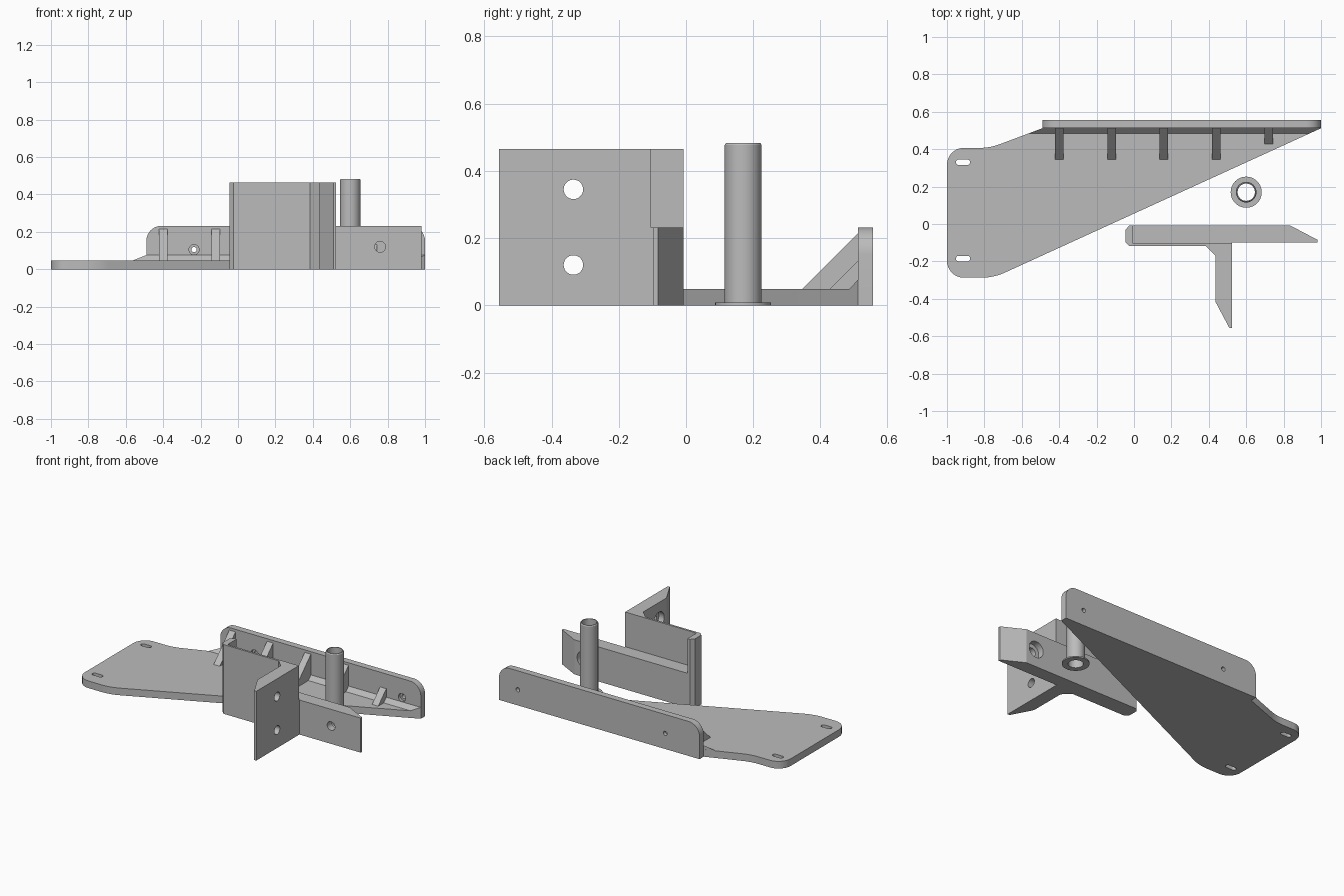
import bpy, bmesh, math
from mathutils import Vector, Matrix

if "Cube" in bpy.data.objects:
    bpy.data.objects.remove(bpy.data.objects["Cube"])

grey = bpy.data.materials.new("plain grey")
grey.diffuse_color = (0.5, 0.5, 0.5, 1)
grey.use_nodes = True
grey.node_tree.nodes["Principled BSDF"].inputs["Base Color"].default_value = grey.diffuse_color


def finish(name, bm):
    bmesh.ops.recalc_face_normals(bm, faces=bm.faces)
    me = bpy.data.meshes.new(name)
    bm.to_mesh(me)
    bm.free()
    me.materials.append(grey)
    ob = bpy.data.objects.new(name, me)
    bpy.context.collection.objects.link(ob)
    return ob


def rounded(corners, steps=8):
    """Outline from (x, y, radius) corners."""
    out = []
    n = len(corners)
    for i, (x, y, r) in enumerate(corners):
        p = Vector((x, y))
        if r == 0:
            out.append(p)
            continue
        a = (Vector(corners[i - 1][:2]) - p).normalized()
        b = (Vector(corners[(i + 1) % n][:2]) - p).normalized()
        half = a.angle(b) / 2
        c = p + (a + b).normalized() * r / math.sin(half)
        d = r / math.tan(half)
        v0, v1 = p + a * d - c, p + b * d - c
        sweep = v0.angle_signed(v1)
        for k in range(steps + 1):
            t = -sweep * k / steps
            out.append(c + Matrix.Rotation(t, 2) @ v0)
    return out


def prism(name, pts, axis, lo, hi):
    """Extrude a 2D outline along an axis."""
    place = {"x": lambda p, t: (t, p[0], p[1]),
             "y": lambda p, t: (p[0], t, p[1]),
             "z": lambda p, t: (p[0], p[1], t)}[axis]
    bm = bmesh.new()
    a = [bm.verts.new(place(p, lo)) for p in pts]
    b = [bm.verts.new(place(p, hi)) for p in pts]
    bm.faces.new(a)
    bm.faces.new(b)
    for i in range(len(pts)):
        j = (i + 1) % len(pts)
        bm.faces.new((a[i], a[j], b[j], b[i]))
    return finish(name, bm)


def circle(u, v, r, n=32):
    return [(u + r * math.cos(2 * math.pi * k / n), v + r * math.sin(2 * math.pi * k / n)) for k in range(n)]


def cut(ob, cutter):
    """Boolean the cutter out of the part and discard it."""
    mod = ob.modifiers.new("hole", "BOOLEAN")
    mod.operation, mod.solver, mod.object = "DIFFERENCE", "EXACT", cutter
    bpy.context.view_layer.update()
    ev = ob.evaluated_get(bpy.context.evaluated_depsgraph_get())
    me = bpy.data.meshes.new_from_object(ev)
    ob.modifiers.clear()
    ob.data = me
    bpy.data.objects.remove(cutter)


def stepped_hole(ob, axis, u, v, r, wide, lo, hi, wide_lo, wide_hi):
    cut(ob, prism("cutter", circle(u, v, r), axis, lo, hi))
    cut(ob, prism("cutter", circle(u, v, wide), axis, wide_lo, wide_hi))


# base plate with two mounting slots
plate = prism("base_plate", rounded([
    (-1, 0.407, 0.09), (-0.77, 0.407, 0.3), (-0.49, 0.512, 0), (1, 0.512, 0),
    (-0.75, -0.287, 0.3), (-1, -0.287, 0.09)]), "z", 0, 0.048)
for y in (0.33, -0.185):
    slot = rounded([(-0.952, y + 0.015, 0.0149), (-0.876, y + 0.015, 0.0149),
                    (-0.876, y - 0.015, 0.0149), (-0.952, y - 0.015, 0.0149)])
    cut(plate, prism("cutter", slot, "z", -0.1, 0.1))

# upright back wall with rounded upper corners and two recessed holes
wall = prism("back_wall", rounded([
    (-0.49, 0, 0), (-0.49, 0.232, 0.08), (1, 0.232, 0.08), (1, 0, 0)]), "y", 0.512, 0.556)
for x in (-0.235, 0.86):
    stepped_hole(wall, "y", x, 0.105, 0.014, 0.027, 0.4, 0.7, 0.4, 0.53)

# sloped strip between plate and wall
bm = bmesh.new()
a, b, c, d, e, f = [bm.verts.new(p) for p in (
    (-0.56, 0.485, 0.048), (0.94, 0.485, 0.048), (1, 0.512, 0.048),
    (-0.49, 0.512, 0.048), (1, 0.512, 0.076), (-0.49, 0.512, 0.076))]
for face in ((a, b, c, d), (a, b, e, f), (c, d, f, e), (b, c, e), (a, f, d)):
    bm.faces.new(face)
finish("wall_fillet", bm)

# triangular ribs
for i in range(5):
    x = -0.4 + 0.28 * i
    s = 0.085 if i == 4 else 0.167
    prism("rib", [(0.512 - s, 0.048), (0.512, 0.048), (0.512, 0.048 + s)], "x", x - 0.023, x + 0.023)

# hollow post with a thin foot flange
profile = [(0.046, 0), (0.083, 0), (0.083, 0.009), (0.055, 0.009),
           (0.055, 0.477), (0.051, 0.483), (0.046, 0.483)]
bm = bmesh.new()
n = 48
rings = [[bm.verts.new((0.6 + r * math.cos(2 * math.pi * k / n),
                        0.17 + r * math.sin(2 * math.pi * k / n), z)) for k in range(n)]
         for r, z in profile]
for i, ring in enumerate(rings):
    nxt = rings[(i + 1) % len(rings)]
    for k in range(n):
        bm.faces.new((ring[k], ring[(k + 1) % n], nxt[(k + 1) % n], nxt[k]))
finish("post", bm)

# tall angle bracket: end lip, thin face and forward flange
bracket = prism("angle_bracket", [
    (-0.045, -0.03), (-0.025, -0.008), (-0.005, -0.008), (-0.005, -0.104), (0.525, -0.104),
    (0.525, -0.556), (0.51, -0.556), (0.435, -0.415), (0.435, -0.168), (0.385, -0.118),
    (-0.025, -0.118), (-0.045, -0.098)], "z", 0, 0.465)
for z in (0.12, 0.345):
    stepped_hole(bracket, "x", -0.335, z, 0.029, 0.055, 0.3, 0.7, 0.3, 0.475)

# low bar behind the bracket, with a bevelled tip
bar = prism("side_bar", [
    (-0.005, -0.008), (0.835, -0.008), (0.98, -0.084), (0.98, -0.098),
    (0.525, -0.098), (0.525, -0.104), (-0.005, -0.104)], "z", 0, 0.232)
stepped_hole(bar, "y", 0.76, 0.12, 0.029, 0.055, -0.2, 0.1, -0.05, 0.1)

# smooth curved surfaces, keep edges sharp
for ob in bpy.context.scene.objects:
    ob.select_set(True)
    bpy.context.view_layer.objects.active = ob
bpy.ops.object.shade_smooth_by_angle(angle=math.radians(25))
